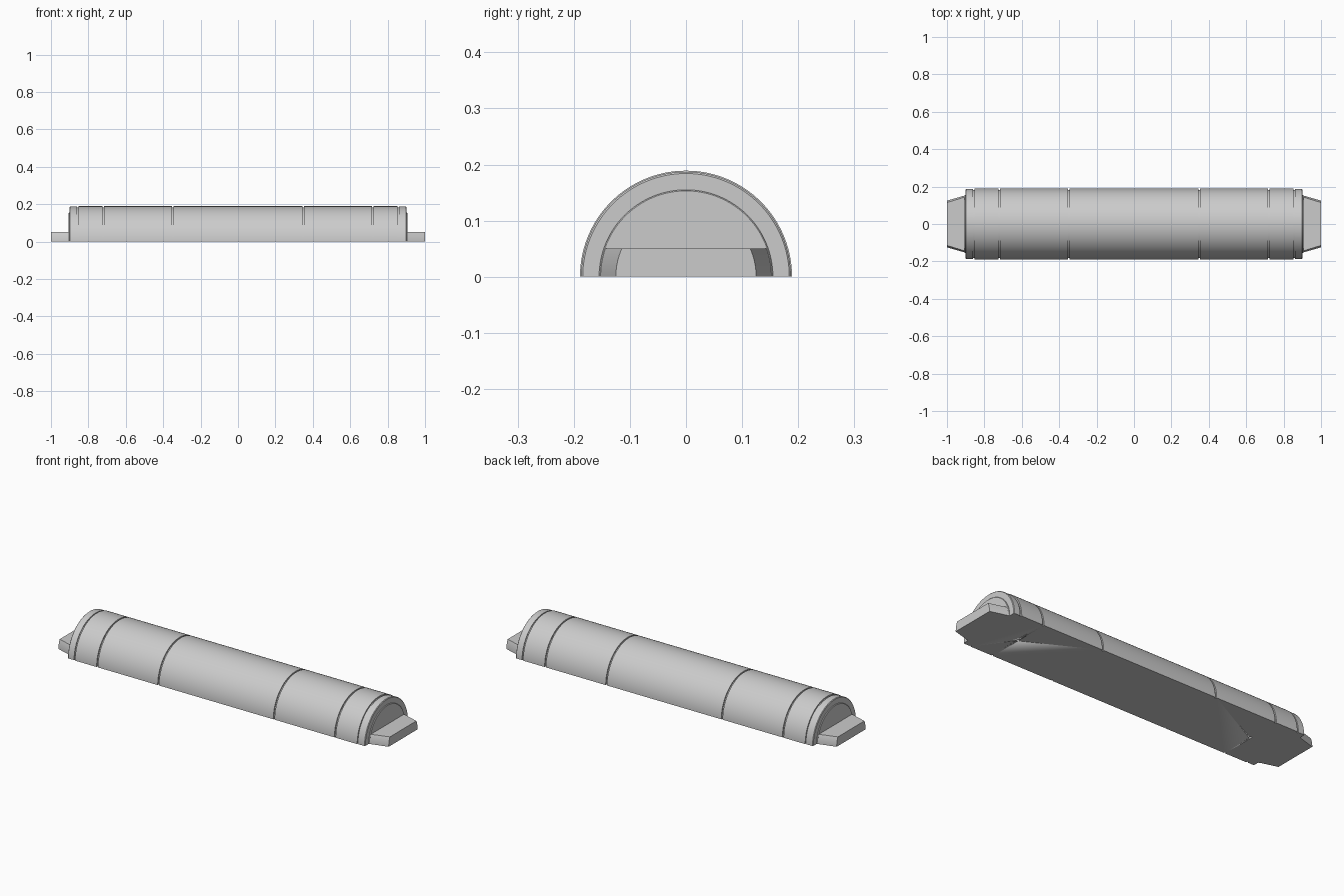
import bpy, bmesh, math

cube = bpy.data.objects.get("Cube")
if cube:
    bpy.data.objects.remove(cube)

grey = bpy.data.materials.new("light grey")
grey.use_nodes = True
COLOUR = (0.6, 0.6, 0.6, 1)
grey.diffuse_color = COLOUR
grey.node_tree.nodes["Principled BSDF"].inputs["Base Color"].default_value = COLOUR


def arc(x, r, start=0.0, steps=64):
    """Half circle across the x axis, optionally starting above the floor."""
    return [(x, r * math.cos(a), r * math.sin(a)) for a in
            (start + (math.pi - 2 * start) * i / steps for i in range(steps + 1))]


def loft(name, rings):
    """Join matching cross-sections into a closed solid."""
    bm = bmesh.new()
    loops = [[bm.verts.new(p) for p in ring] for ring in rings]
    n = len(loops[0])
    for a, b in zip(loops, loops[1:]):
        for i in range(n):
            j = (i + 1) % n
            bm.faces.new((a[i], a[j], b[j], b[i]))
    bm.faces.new(loops[0])
    bm.faces.new(loops[-1])
    bmesh.ops.recalc_face_normals(bm, faces=bm.faces)
    mesh = bpy.data.meshes.new(name)
    bm.to_mesh(mesh)
    bm.free()
    mesh.materials.append(grey)
    obj = bpy.data.objects.new(name, mesh)
    bpy.context.collection.objects.link(obj)
    bpy.ops.object.select_all(action='DESELECT')
    obj.select_set(True)
    bpy.context.view_layer.objects.active = obj
    bpy.ops.object.shade_smooth_by_angle(angle=math.radians(30))
    return obj


# Half-round body with narrow grooves and slightly smaller end collars
R, COLLAR, DEPTH, GAP = 0.189, 0.187, 0.007, 0.004
half = []
for x in (0.35, 0.72, 0.858):
    outer = COLLAR if x > 0.8 else R
    half += [(x - GAP, R), (x - GAP, R - DEPTH), (x + GAP, R - DEPTH), (x + GAP, outer)]
half += [(0.897, COLLAR), (0.9, COLLAR - 0.003)]
profile = [(-x, r) for x, r in reversed(half)] + half
body = loft("half_round_body", [arc(x, r) for x, r in profile])

for side, label in ((1, "left"), (-1, "right")):
    # Raised end disc with a fine bevel
    loft(label + "_end_disc", [arc(side * x, r) for x, r in
                               ((0.895, 0.155), (0.903, 0.155), (0.905, 0.153))])

    # Low tapered tab: the bottom slice of a narrowing half circle
    rings = []
    for x, r in ((0.895, 0.155), (1.0, 0.125)):
        top = math.asin(0.05 / r)
        right = [(side * x, r * math.cos(top * i / 8), r * math.sin(top * i / 8))
                 for i in range(9)]
        rings.append(right + [(px, -y, z) for px, y, z in reversed(right)])
    loft(label + "_end_tab", rings)

    # Small round hole in the underside
    hole = loft(label + "_hole_cutter",
                [[(side * 0.72 + 0.008 * math.cos(math.tau * i / 16),
                   0.008 * math.sin(math.tau * i / 16), z) for i in range(16)]
                 for z in (-0.02, 0.03)])
    cut = body.modifiers.new(label + "_hole", 'BOOLEAN')
    cut.operation = 'DIFFERENCE'
    cut.solver = 'EXACT'
    cut.object = hole
    hole.hide_render = True
    hole.hide_viewport = True
